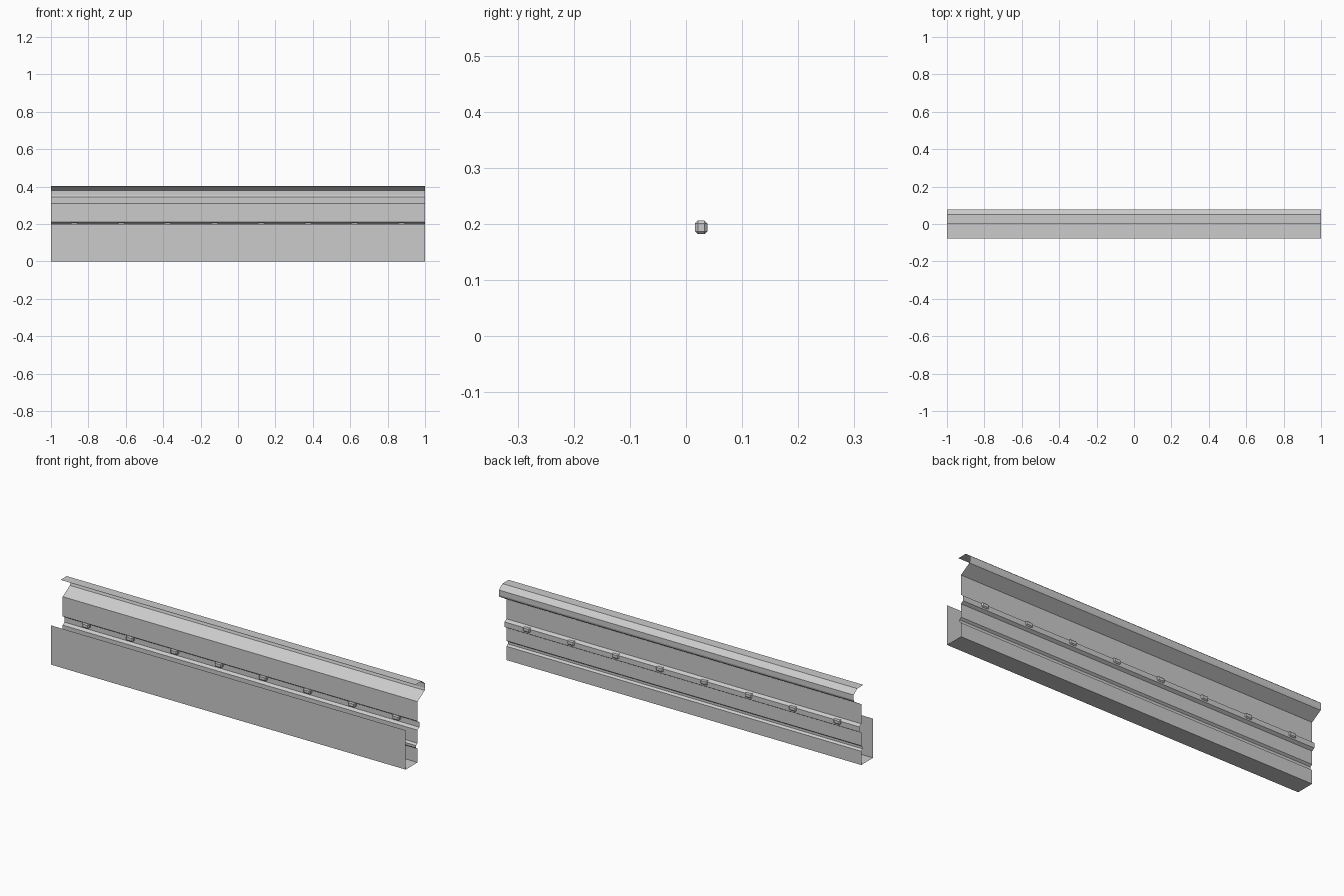
import bpy, bmesh

if "Cube" in bpy.data.objects:
    bpy.data.objects.remove(bpy.data.objects["Cube"])

# Folded sheet section (y, z), from front wall round to top lip
PROFILE = [(-0.078, 0.20), (-0.078, 0.0), (0.017, 0.0),
           (0.017, 0.07), (0.006, 0.078), (0.006, 0.09), (0.017, 0.098),
           (0.017, 0.165), (0.032, 0.174), (0.032, 0.20), (0.017, 0.21),
           (0.017, 0.31), (0.075, 0.345), (0.078, 0.355),
           (0.078, 0.38), (0.05, 0.402), (0.0, 0.402)]


def finish(bm, name):
    mesh = bpy.data.meshes.new(name)
    bm.to_mesh(mesh)
    bm.free()
    obj = bpy.data.objects.new(name, mesh)
    bpy.context.collection.objects.link(obj)
    return obj


# Thin folded channel extruded along x
bm = bmesh.new()
left = [bm.verts.new((-1, y, z)) for y, z in PROFILE]
right = [bm.verts.new((1, y, z)) for y, z in PROFILE]
for i in range(len(PROFILE) - 1):
    bm.faces.new((left[i], right[i], right[i + 1], left[i + 1]))
finish(bm, "folded_channel")

# Row of eight small chamfered clips seated in the rib
for i in range(8):
    bm = bmesh.new()
    bmesh.ops.create_cube(bm, size=1)
    for v in bm.verts:
        v.co.x *= 0.04
        v.co.y *= 0.022
        v.co.z *= 0.024
    bmesh.ops.bevel(bm, geom=bm.edges[:], offset=0.005, segments=1,
                    affect='EDGES')
    clip = finish(bm, f"clip_{i + 1}")
    clip.location = (-0.875 + 0.25 * i, 0.027, 0.194)
